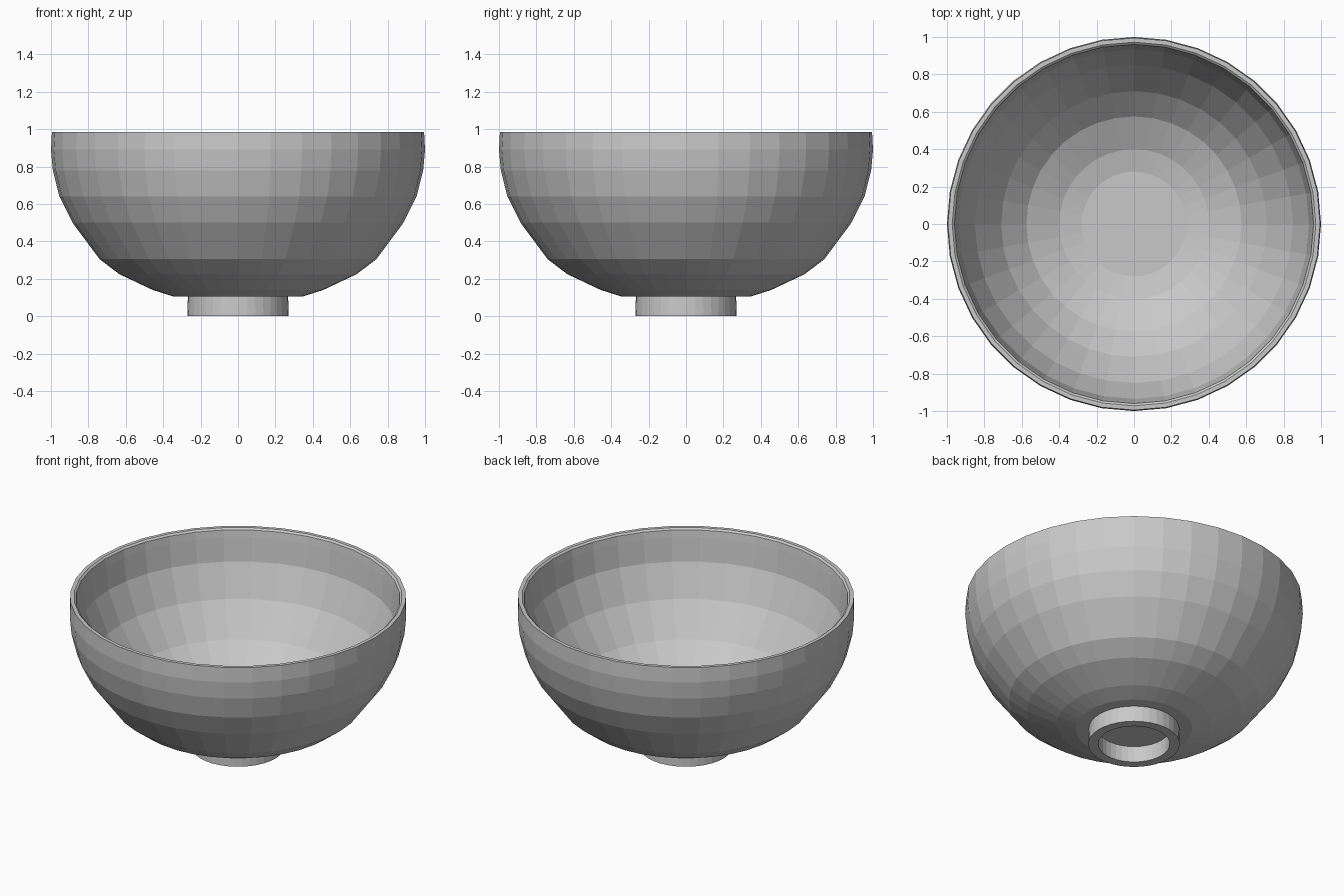
import bpy
import bmesh
import math

SEGMENTS = 36

cube = bpy.data.objects.get("Cube")
if cube:
    bpy.data.objects.remove(cube, do_unlink=True)

grey = bpy.data.materials.new("light_grey_ceramic")
grey.use_nodes = True
colour = (0.58, 0.58, 0.58, 1)
grey.diffuse_color = colour
grey.node_tree.nodes["Principled BSDF"].inputs["Base Color"].default_value = colour


def lathe(name, profile, closed=False):
    """Spin an (r, z) profile around the z axis into a flat-shaded object."""
    bm = bmesh.new()
    verts = [bm.verts.new((r, 0, z)) for r, z in profile]
    pairs = list(zip(verts, verts[1:]))
    if closed:
        pairs.append((verts[-1], verts[0]))
    edges = [bm.edges.new(p) for p in pairs]
    bmesh.ops.spin(bm, geom=verts + edges, cent=(0, 0, 0), axis=(0, 0, 1),
                   angle=math.tau, steps=SEGMENTS, use_duplicate=False)
    bmesh.ops.remove_doubles(bm, verts=bm.verts, dist=0.0005)
    bmesh.ops.recalc_face_normals(bm, faces=bm.faces)
    mesh = bpy.data.meshes.new(name)
    bm.to_mesh(mesh)
    bm.free()
    mesh.materials.append(grey)
    obj = bpy.data.objects.new(name, mesh)
    bpy.context.collection.objects.link(obj)
    return obj


# Bowl: outer wall from the base up, over the rim, then down the inside
outer = [(0, 0.105), (0.345, 0.105), (0.455, 0.14), (0.635, 0.225), (0.74, 0.305),
         (0.885, 0.5), (0.955, 0.64), (0.99, 0.78), (1.0, 0.89)]
rim = [(0.995, 0.985), (0.972, 0.985), (0.96, 0.975)]
inner = [(0.953, 0.93), (0.935, 0.78), (0.85, 0.575), (0.71, 0.375),
         (0.575, 0.25), (0.40, 0.168), (0.28, 0.143), (0, 0.143)]
lathe("bowl", outer + rim + inner)

# Foot: hollow ring under the bowl
lathe("foot_ring", [(0.268, 0.107), (0.271, 0), (0.212, 0), (0.212, 0.107)], closed=True)
